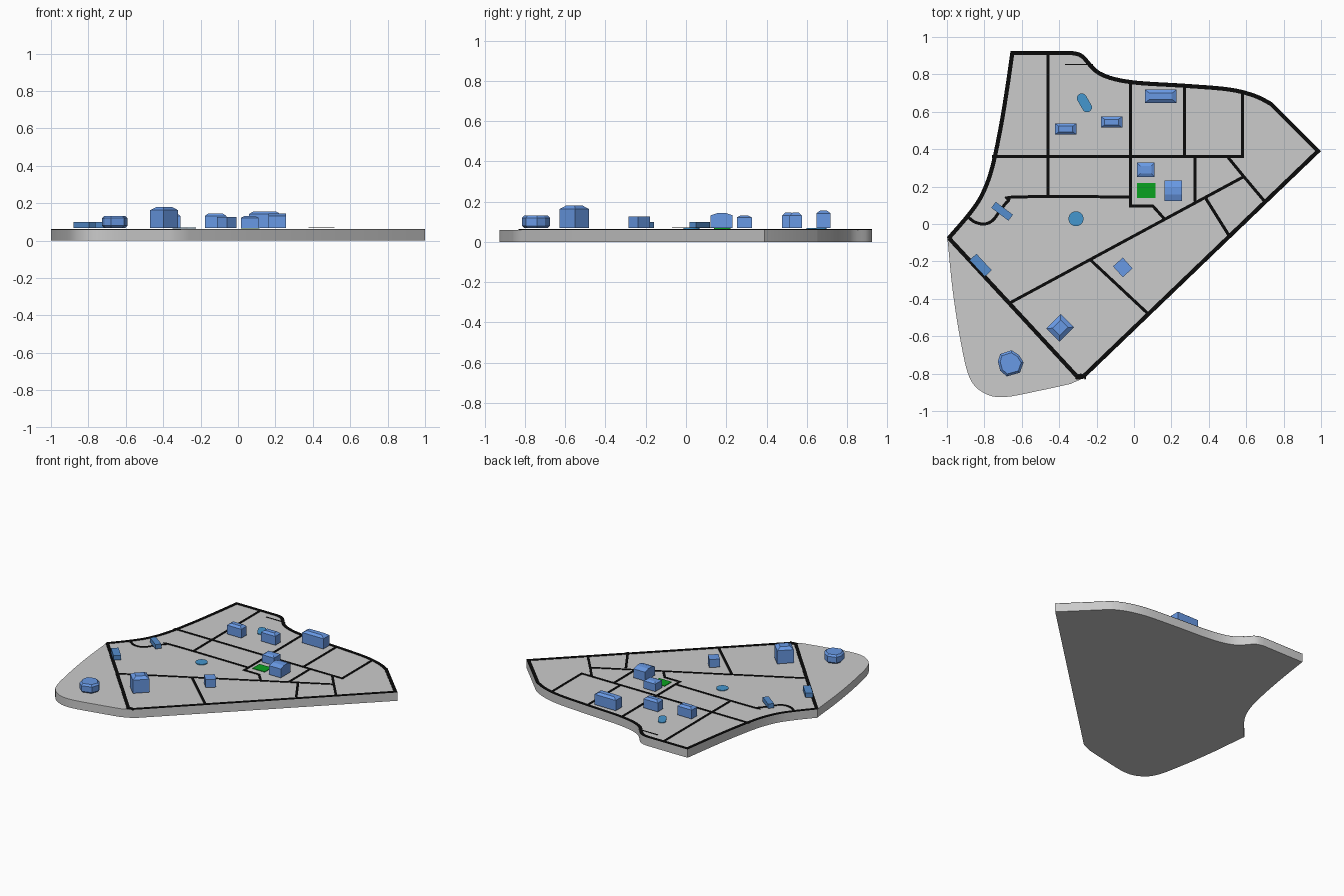
import bpy, bmesh, math
from mathutils import Vector

if "Cube" in bpy.data.objects:
    bpy.data.objects.remove(bpy.data.objects["Cube"])

TOP = 0.06      # top of the ground slab
FLOOR = 0.068   # underside of the buildings


def material(name, rgb):
    m = bpy.data.materials.new(name)
    m.diffuse_color = (*rgb, 1)
    m.use_nodes = True
    m.node_tree.nodes["Principled BSDF"].inputs["Base Color"].default_value = m.diffuse_color
    return m


BLACK = material("road_black", (0.003, 0.003, 0.003))
BLUE = material("building_blue", (0.14, 0.32, 0.78))
TEAL = material("water_blue", (0.06, 0.31, 0.62))
MID = material("shed_blue", (0.09, 0.27, 0.62))
GREEN = material("lawn_green", (0.003, 0.36, 0.014))


def finish(bm, name, mat=None, smooth=False):
    bmesh.ops.recalc_face_normals(bm, faces=bm.faces)
    me = bpy.data.meshes.new(name)
    bm.to_mesh(me)
    bm.free()
    ob = bpy.data.objects.new(name, me)
    bpy.context.collection.objects.link(ob)
    if mat:
        me.materials.append(mat)
    if smooth:
        bpy.context.view_layer.objects.active = ob
        ob.select_set(True)
        bpy.ops.object.shade_smooth_by_angle(angle=math.radians(30))
        ob.select_set(False)
    return ob


def spline(pts, n=5):
    """Smooth open curve through the points."""
    p = [Vector(q) for q in pts]
    p = [p[0]] + p + [p[-1]]
    out = []
    for a, b, c, d in zip(p, p[1:], p[2:], p[3:]):
        for i in range(n):
            t = i / n
            out.append(0.5 * (2 * b + (c - a) * t + (2 * a - 5 * b + 4 * c - d) * t * t
                              + (3 * b - a - 3 * c + d) * t ** 3))
    return out + [p[-1]]


def prism(name, pts, z0, z1, mat=None, smooth=False):
    bm = bmesh.new()
    lo = [bm.verts.new((p[0], p[1], z0)) for p in pts]
    hi = [bm.verts.new((p[0], p[1], z1)) for p in pts]
    bm.faces.new(lo[::-1])
    bm.faces.new(hi)
    for i in range(len(pts)):
        j = (i + 1) % len(pts)
        bm.faces.new((lo[i], lo[j], hi[j], hi[i]))
    return finish(bm, name, mat, smooth)


def ribbon(name, pts, left=0.008, right=0.008, z0=TOP, z1=TOP + 0.003):
    """Thin mitred road strip along a path."""
    p = [Vector(q) for q in pts]
    bm = bmesh.new()
    rows = []
    for i, q in enumerate(p):
        a = (q - p[i - 1]).normalized() if i else (p[1] - q).normalized()
        b = (p[i + 1] - q).normalized() if i < len(p) - 1 else a
        n = Vector((-a.y - b.y, a.x + b.x)).normalized()
        n /= max(n.dot(Vector((-a.y, a.x))), 0.4)
        l, r = q + n * left, q - n * right
        rows.append([bm.verts.new((*v, z)) for v, z in ((l, z0), (l, z1), (r, z1), (r, z0))])
    for a, b in zip(rows, rows[1:]):
        for k in range(4):
            bm.faces.new((a[k], a[(k + 1) % 4], b[(k + 1) % 4], b[k]))
    bm.faces.new(rows[0])
    bm.faces.new(rows[-1][::-1])
    return finish(bm, name, BLACK)


def building(name, x, y, w, d, eave, top, inset=(0.02, 0.02), deg=0, mat=BLUE):
    """Box with a hipped roof that ends in a flat top."""
    bm = bmesh.new()
    c, s = math.cos(math.radians(deg)), math.sin(math.radians(deg))
    levels = [(w, d, FLOOR), (w, d, eave)]
    if top > eave:
        levels.append((w - 2 * inset[0], d - 2 * inset[1], top))
    rings = []
    for lw, ld, z in levels:
        rings.append([bm.verts.new((x + c * u * lw / 2 - s * v * ld / 2,
                                    y + s * u * lw / 2 + c * v * ld / 2, z))
                      for u, v in ((-1, -1), (1, -1), (1, 1), (-1, 1))])
    bm.faces.new(rings[0][::-1])
    bm.faces.new(rings[-1])
    for a, b in zip(rings, rings[1:]):
        for i in range(4):
            j = (i + 1) % 4
            bm.faces.new((a[i], a[j], b[j], b[i]))
    return finish(bm, name, mat)


# Ground slab outline, clockwise from the western tip
west = spline([(-1, -0.07), (-0.885, 0.065), (-0.82, 0.165), (-0.77, 0.3),
               (-0.725, 0.51), (-0.69, 0.72), (-0.66, 0.925)])
north = spline([(-0.33, 0.925), (-0.27, 0.905), (-0.18, 0.815), (-0.02, 0.77), (0.27, 0.75),
                (0.51, 0.73), (0.65, 0.695), (0.74, 0.65)])
east = [Vector((1.0, 0.39)), Vector((-0.26, -0.82))]
south = spline([(-0.34, -0.855), (-0.5, -0.89), (-0.69, -0.925), (-0.8, -0.905), (-0.88, -0.82),
                (-0.93, -0.61), (-0.97, -0.35), (-0.995, -0.1)])
prism("ground_slab", west + north + east + south, 0, TOP, smooth=True)

# Perimeter road and the wide diagonal on the south-west side
ribbon("perimeter_road", west + north + east, 0, 0.022)
ribbon("southwest_road", [(-0.99, -0.075), (-0.30, -0.82), (-0.265, -0.815)], 0.011, 0.011)
ribbon("corner_loop", [(-0.285 + 0.025 * math.cos(t), -0.83 + 0.025 * math.sin(t))
                       for t in [i * math.pi / 8 for i in range(9)]], 0.005, 0.005)

# Inner roads
roads = [
    [(-0.46, 0.92), (-0.46, 0.145)],
    [(-0.018, 0.77), (-0.018, 0.097), (0.10, 0.097), (0.16, 0.03)],
    [(0.27, 0.745), (0.27, 0.36)],
    [(0.58, 0.71), (0.58, 0.352)],
    [(-0.76, 0.36), (0.588, 0.36)],
    [(0.325, 0.36), (0.325, 0.12)],
    [(-0.66, -0.42), (0.59, 0.255)],
    [(0.50, 0.36), (0.59, 0.25), (0.695, 0.125)],
    [(-0.235, -0.19), (0.07, -0.475)],
    spline([(-0.89, 0.04), (-0.85, 0.01), (-0.80, 0.0), (-0.755, 0.02), (-0.71, 0.08),
            (-0.67, 0.125), (-0.62, 0.145), (-0.018, 0.145)]),
]
for i, r in enumerate(roads):
    ribbon(f"inner_road_{i + 1}", r)
ribbon("raised_road", [(0.385, 0.135), (0.51, -0.065)], z0=0.068, z1=0.071)
ribbon("thin_line", [(-0.37, 0.853), (-0.22, 0.853)], 0.003, 0.003)

# Buildings: x, y, width, depth, eave, top, roof inset, turn
for i, b in enumerate([
    (-0.365, 0.508, 0.115, 0.06, 0.132, 0.146, (0.02, 0.015), 0),
    (-0.12, 0.545, 0.115, 0.06, 0.132, 0.146, (0.02, 0.015), 0),
    (0.143, 0.683, 0.17, 0.07, 0.142, 0.156, (0.025, 0.018), 0),
    (0.063, 0.29, 0.095, 0.075, 0.122, 0.131, (0.018, 0.018), 0),
    (0.21, 0.177, 0.092, 0.11, 0.132, 0.144, (0.0, 0.036), 0),
    (-0.06, -0.232, 0.07, 0.078, 0.126, 0.126, (0, 0), 42),
    (-0.395, -0.555, 0.11, 0.1, 0.163, 0.18, (0.024, 0.022), 45),
]):
    building(f"building_{i + 1}", *b)
building("shed_west", -0.705, 0.068, 0.115, 0.04, 0.1, 0.1, deg=-37, mat=MID)
building("shed_southwest", -0.82, -0.22, 0.12, 0.05, 0.1, 0.1, deg=-47, mat=MID)

# Rounded pavilion in the southern tip
pav = [(-0.655, -0.675), (-0.615, -0.7), (-0.59, -0.74), (-0.61, -0.795), (-0.68, -0.815),
       (-0.715, -0.785), (-0.728, -0.735), (-0.715, -0.695)]
pavilion = prism("rounded_pavilion", pav, FLOOR, 0.132, BLUE)
bv = pavilion.modifiers.new("soft_edges", 'BEVEL')
bv.width, bv.segments, bv.limit_method = 0.012, 1, 'ANGLE'
bv.angle_limit = math.radians(60)

# Ponds and lawn
pond = [(-0.31 + 0.04 * math.cos(i * math.pi / 16), 0.028 + 0.04 * math.sin(i * math.pi / 16))
        for i in range(32)]
prism("round_pond", pond, 0.064, 0.069, TEAL)
axis = Vector((0.5, -0.866))
side = Vector((0.866, 0.5))
ctr = Vector((-0.265, 0.648))
pool = []
for sgn in (1, -1):
    for i in range(9):
        t = -math.pi / 2 + i * math.pi / 8
        pool.append(ctr + sgn * axis * (0.03 + 0.024 * math.cos(t)) + sgn * side * 0.026 * math.sin(t))
prism("long_pool", pool, 0.064, 0.069, TEAL)
prism("lawn", [(0.017, 0.14), (0.115, 0.14), (0.115, 0.22), (0.017, 0.22)], 0.064, 0.068, GREEN)
